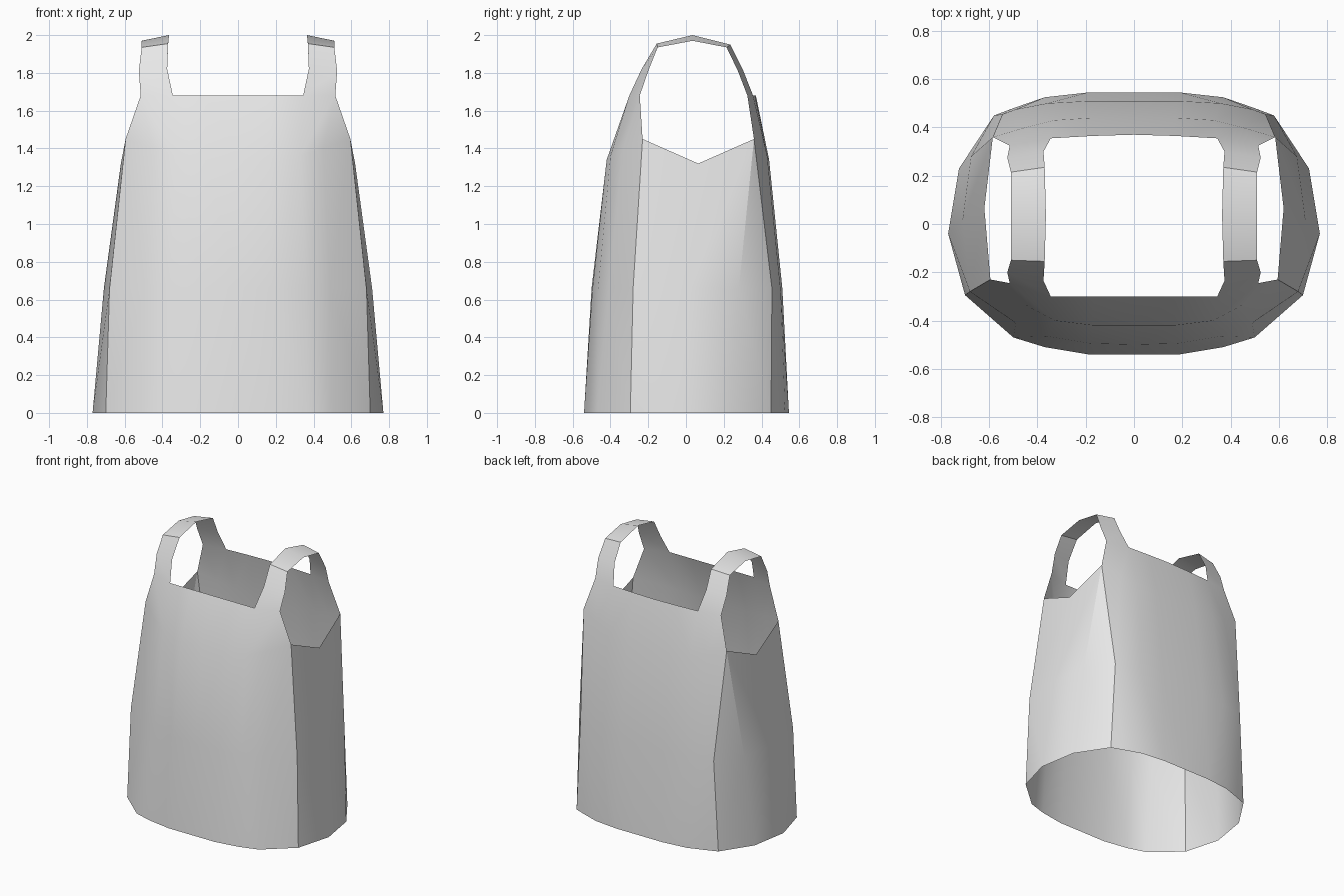
import bpy
import bmesh
import math

default_cube = bpy.data.objects.get("Cube")
if default_cube:
    bpy.data.objects.remove(default_cube, do_unlink=True)

fabric = bpy.data.materials.new("light_grey_fabric")
fabric.use_nodes = True
fabric.diffuse_color = (0.8, 0.8, 0.8, 1)
fabric.node_tree.nodes["Principled BSDF"].inputs["Base Color"].default_value = fabric.diffuse_color

# Half widths and heights of the hem, waist, chest and neckline rows
row_x = [(0, .19, .37, .5), (0, .18, .36, .49), (0, .17, .33, .45), (0, .17, .345, .515)]
row_z = [(0,) * 4, (.66,) * 4, (1.34, 1.34, 1.36, 1.4), (1.68,) * 4]

# Depth of the same rows on the front and back panels
front_y = [(-.54, -.54, -.51, -.47), (-.5, -.495, -.465, -.41),
           (-.42, -.42, -.4, -.335), (-.3, -.3, -.3, -.245)]
back_y = [(.545, .545, .525, .48), (.51, .51, .5, .475),
          (.44, .44, .43, .4), (.37, .365, .355, .325)]


def panel_columns(row_y):
    """Turn the rows of one panel into vertical columns, centre outwards."""
    rows = [list(zip(xs, ys, zs)) for xs, ys, zs in zip(row_x, row_y, row_z)]
    return [list(column) for column in zip(*rows)]


front = panel_columns(front_y)
back = panel_columns(back_y)

# Side seams, joining the outer strap corner at the top
front_seam = [(.7, -.295, 0), (.68, -.28, .66), (.595, -.23, 1.45), front[-1][-1]]
back_seam = [(.58, .45, 0), (.545, .455, .66), (.585, .36, 1.45), back[-1][-1]]

# Side panel with a dipped armhole edge
side_middle = [(.77, -.04, 0), (.71, .02, .66), (.62, .065, 1.32)]
side_rear = [(.725, .23, 0), (.675, .28, .66), back_seam[2]]

columns = front + [front_seam, side_middle, side_rear, back_seam] + back[::-1]

# Strap edges, from the front neckline over the shoulder to the back
strap_inner = [front[2][-1], (.375, -.235, 1.82), (.37, -.155, 1.955), (.365, .035, 2),
               (.37, .235, 1.95), (.375, .3, 1.82), back[2][-1]]
strap_outer = [front[3][-1], (.525, -.2, 1.81), (.51, -.15, 1.935), (.51, .035, 1.97),
               (.51, .215, 1.935), (.525, .275, 1.81), back[3][-1]]

bm = bmesh.new()
shared_verts = {}


def add_face(*points):
    """Add a face, sharing vertices and dropping repeated corners."""
    unique = list(dict.fromkeys(points))
    if len(unique) < 3:
        return
    for point in unique:
        if point not in shared_verts:
            shared_verts[point] = bm.verts.new(point)
    bm.faces.new([shared_verts[point] for point in unique]).smooth = True


# Body shell
for left, right in zip(columns, columns[1:]):
    for level in range(min(len(left), len(right)) - 1):
        low_left, low_right = left[level], right[level]
        top_left, top_right = left[level + 1], right[level + 1]
        if level == 0:
            add_face(low_left, low_right, top_left)
            add_face(low_right, top_right, top_left)
        else:
            add_face(low_left, low_right, top_right, top_left)

# Shoulder strap
for i in range(len(strap_inner) - 1):
    add_face(strap_inner[i], strap_outer[i], strap_outer[i + 1], strap_inner[i + 1])

mesh = bpy.data.meshes.new("sleeveless_top")
bm.to_mesh(mesh)
bm.free()
mesh.materials.append(fabric)
garment = bpy.data.objects.new("sleeveless_top", mesh)
bpy.context.collection.objects.link(garment)

# Smooth cloth with crisp side seams
bpy.ops.object.select_all(action='DESELECT')
garment.select_set(True)
bpy.context.view_layer.objects.active = garment
bpy.ops.object.shade_smooth_by_angle(angle=math.radians(30))

# Mirror the half garment across the centre line
mirror = garment.modifiers.new("mirror_halves", 'MIRROR')
mirror.use_axis[0] = True
mirror.use_clip = True
mirror.merge_threshold = 0.001
